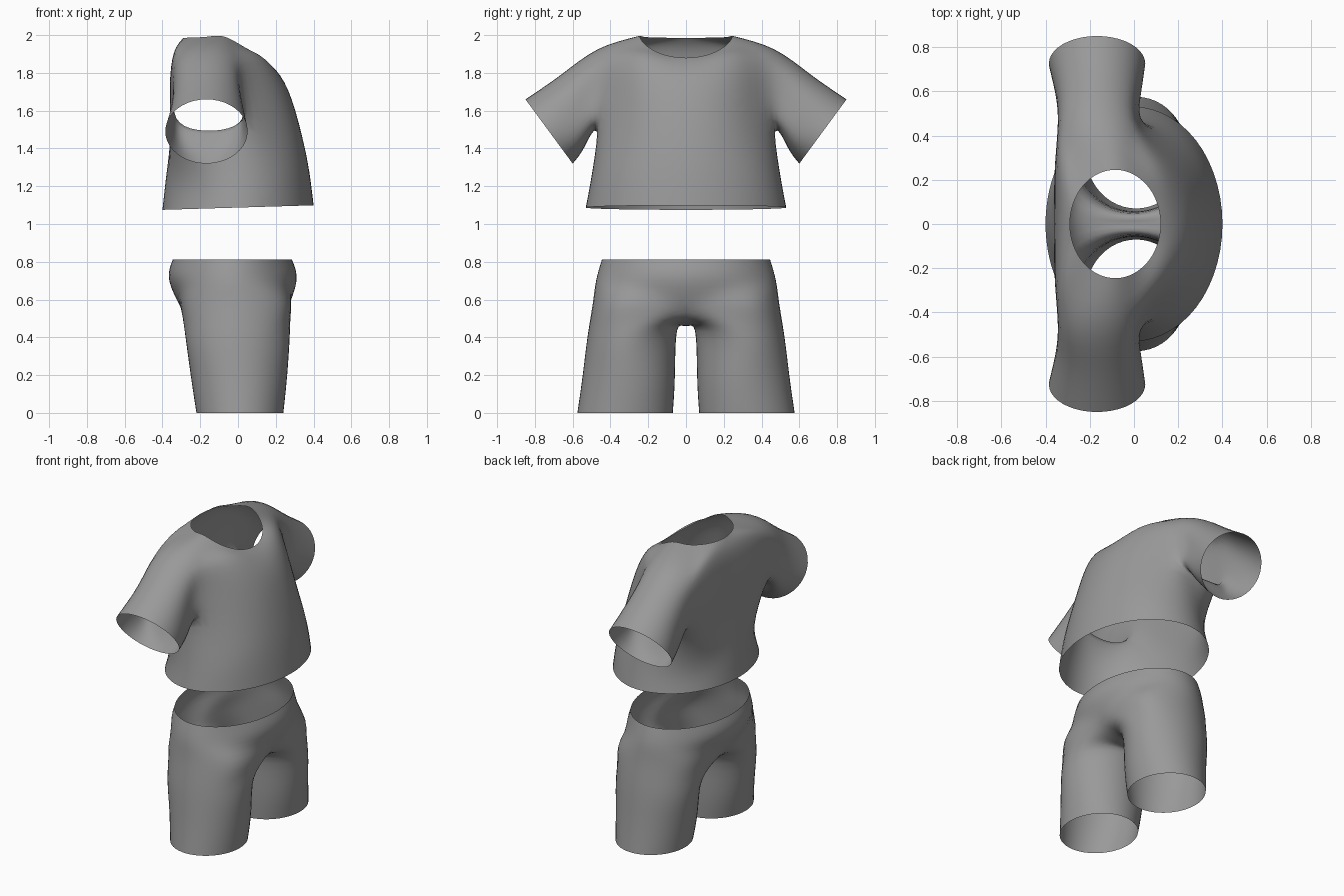
import bpy, bmesh
from math import sin, cos, radians
from mathutils import Vector

if "Cube" in bpy.data.objects:
    bpy.data.objects.remove(bpy.data.objects["Cube"])

# Dark grey cloth
cloth = bpy.data.materials.new("dark_cloth")
cloth.diffuse_color = (0.32, 0.32, 0.32, 1)
cloth.use_nodes = True
cloth.node_tree.nodes["Principled BSDF"].inputs["Base Color"].default_value = cloth.diffuse_color


def ellipse(cx, rx, ry, angles, z, cy=0.0):
    """Ring points; z is a number or a function of the angle."""
    out = []
    for a in angles:
        t = radians(a)
        h = z(t) if callable(z) else z
        out.append((cx + rx * cos(t), cy + ry * sin(t), h))
    return out


def garment(name, strips, centre):
    """Skin pairs of point rows into quads, mirror across y, smooth so the surface meets the points."""
    bm = bmesh.new()
    cache = {}

    def vert(p):
        key = tuple(round(c, 4) for c in p)
        if key not in cache:
            cache[key] = bm.verts.new(p)
        return cache[key]

    for a, b, closed in strips:
        n = len(a)
        for i in range(n if closed else n - 1):
            j = (i + 1) % n
            bm.faces.new([vert(a[i]), vert(a[j]), vert(b[j]), vert(b[i])])
    bmesh.ops.mirror(bm, geom=bm.verts[:] + bm.edges[:] + bm.faces[:],
                     axis='Y', merge_dist=0.001)
    bmesh.ops.remove_doubles(bm, verts=bm.verts[:], dist=0.001)
    bmesh.ops.recalc_face_normals(bm, faces=bm.faces[:])
    c = Vector(centre)
    if sum(f.normal.dot(f.calc_center_median() - c) for f in bm.faces) < 0:
        bmesh.ops.reverse_faces(bm, faces=bm.faces[:])
    for f in bm.faces:
        f.smooth = True
    me = bpy.data.meshes.new(name)
    bm.to_mesh(me)
    bm.free()
    me.materials.append(cloth)
    ob = bpy.data.objects.new(name, me)
    bpy.context.collection.objects.link(ob)
    sub = ob.modifiers.new("smooth", 'SUBSURF')
    sub.levels = sub.render_levels = 2
    # push the cage out until the smoothed surface passes through the points
    goal = [v.co.copy() for v in me.vertices]
    for _ in range(6):
        dg = bpy.context.evaluated_depsgraph_get()
        dg.update()
        got = [v.co.copy() for v in ob.evaluated_get(dg).data.vertices]
        for v, g, e in zip(me.vertices, goal, got):
            v.co += (g - e) * 0.9
        me.update()
        ob.update_tag()
    return ob


# Shirt body: half rings from front centre to back centre
ang = [0, 26, 52, 78, 102, 125, 145, 163, 180]
hem = ellipse(0, 0.40, 0.53, ang, lambda t: 1.087 + 0.012 * cos(t))
belly = ellipse(0, 0.377, 0.495, ang, 1.28)
armpit = [(.335, 0, 1.48), (.31, .17, 1.48), (.215, .33, 1.49), (.045, .455, 1.555),
          (-.08, .472, 1.498), (-.22, .465, 1.498), (-.33, .40, 1.555),
          (-.355, .20, 1.49), (-.358, 0, 1.48)]
chest_front = [(.265, 0, 1.71), (.245, .15, 1.71), (.165, .30, 1.715), (.03, .445, 1.72)]
chest_back = [(-.345, .42, 1.72), (-.36, .22, 1.72), (-.36, 0, 1.72)]
shoulder = [(.185, 0, 1.83), (.165, .14, 1.85), (.105, .27, 1.88), (.0, .42, 1.875),
            (-.10, .46, 1.92), (-.22, .46, 1.92), (-.32, .42, 1.87),
            (-.338, .24, 1.91), (-.338, 0, 1.90)]
neck = ellipse(-.085, .205, .245, [0, 24, 46, 68, 90, 113, 136, 158, 180],
               lambda t: 1.995 - .115 * max(0, cos(t)) ** 1.25 - .01 * max(0, -cos(t)))

# Sleeve: armhole loop out to a tilted round cuff
armhole = [chest_front[3]] + shoulder[3:7] + [chest_back[0]] + armpit[6:2:-1]
cuff = []
for k in range(10):
    t = radians(36 * k)
    cuff.append((-.167 + .218 * cos(t), .725 + .125 * sin(t), 1.49 + .17 * sin(t)))
mid = []
for a, b in zip(armhole, cuff):
    m = Vector(a).lerp(Vector(b), 0.5)
    m.x = -.165 + (m.x + .165) * 0.93
    mid.append(tuple(m))

garment("shirt", [
    (hem, belly, False),
    (belly, armpit, False),
    (armpit[:4], chest_front, False),
    (armpit[6:], chest_back, False),
    (chest_front, shoulder[:4], False),
    (chest_back, shoulder[6:], False),
    (shoulder, neck, False),
    (armhole, mid, True),
    (mid, cuff, True),
], (0, 0, 1.5))

# Shorts: waist and hips, then a shared crotch line splitting into legs
even = [22.5 * i for i in range(9)]
waist = ellipse(-.03, .315, .445, even, .812)
hips = ellipse(-.027, .337, .475, even, .70)
seat = [(.25, 0, .53), (.278, .13, .57), (.272, .30, .58), (.19, .43, .58),
        (-.01, .495, .58), (-.20, .43, .58), (-.29, .30, .58), (-.305, .13, .57),
        (-.285, 0, .53)]
crotch = [(-.17, 0, .465), (-.02, 0, .457), (.13, 0, .465)]
leg_ang = [-30 + 30 * i for i in range(12)]
thigh = ellipse(-.003, .278, .236, leg_ang, lambda t: .42 - .015 * sin(t), .284)
knee = ellipse(.005, .255, .244, leg_ang, .20, .303)
leg_hem = ellipse(.01, .23, .2525, leg_ang, 0, .3225)
garment("shorts", [
    (waist, hips, False),
    (hips, seat, False),
    (seat + crotch, thigh, True),
    (thigh, knee, True),
    (knee, leg_hem, True),
], (0, 0, .6))
